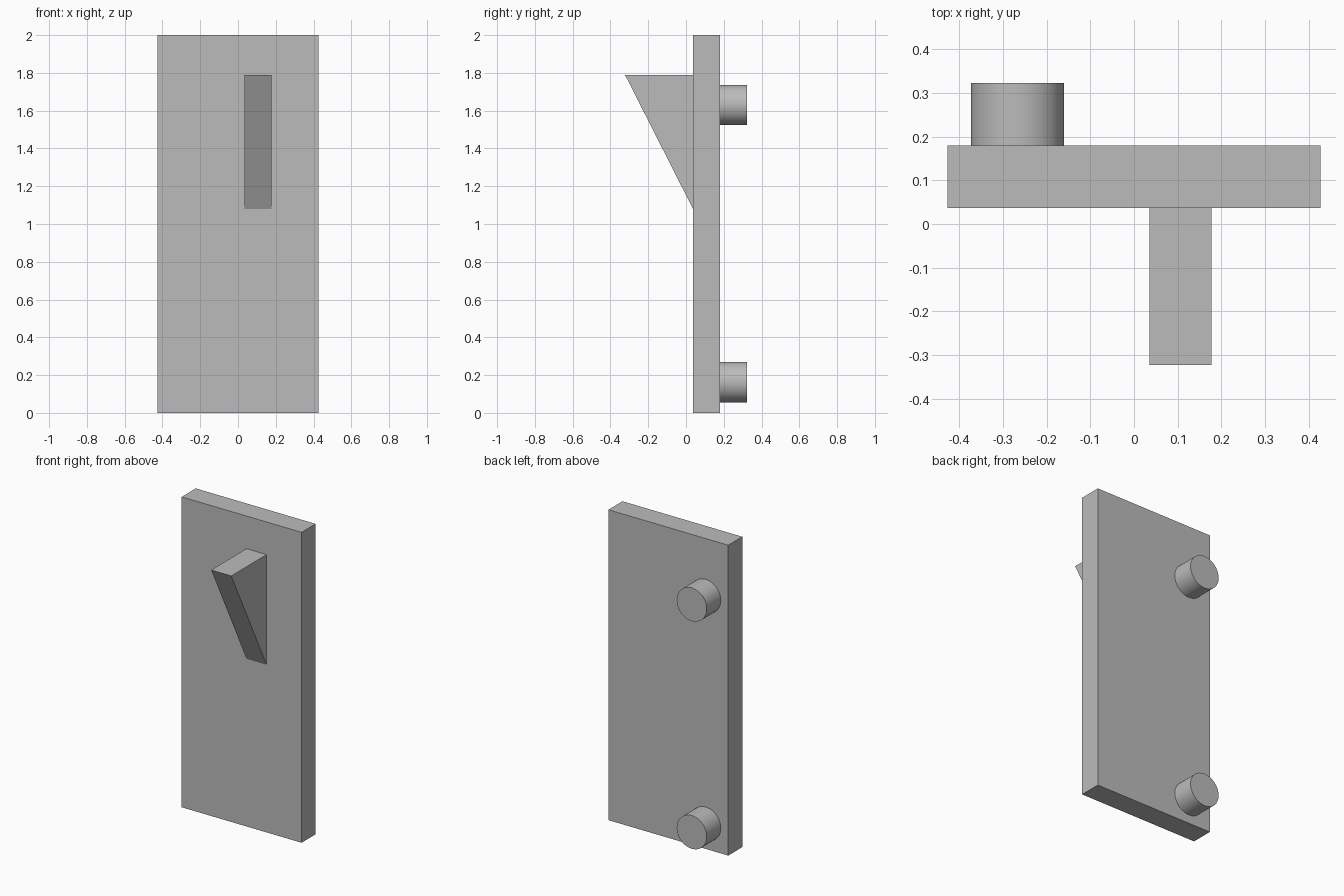
import bpy
import bmesh
import math
from mathutils import Matrix

cube = bpy.data.objects.get("Cube")
if cube:
    bpy.data.objects.remove(cube, do_unlink=True)

# Single grey material
grey = bpy.data.materials.new("plain_grey")
grey.use_nodes = True
colour = (0.5, 0.5, 0.5, 1)
grey.diffuse_color = colour
grey.node_tree.nodes["Principled BSDF"].inputs["Base Color"].default_value = colour

FRONT, BACK = 0.037, 0.18  # faces of the plate along y


def finish(name, bm):
    bmesh.ops.recalc_face_normals(bm, faces=bm.faces[:])
    mesh = bpy.data.meshes.new(name)
    bm.to_mesh(mesh)
    bm.free()
    mesh.materials.append(grey)
    obj = bpy.data.objects.new(name, mesh)
    bpy.context.collection.objects.link(obj)
    return obj


def extruded_profile(name, profile, x0, x1):
    """Extrude a (y, z) outline from x0 to x1."""
    bm = bmesh.new()
    face = bm.faces.new([bm.verts.new((x0, y, z)) for y, z in profile])
    ext = bmesh.ops.extrude_face_region(bm, geom=[face])
    verts = [v for v in ext["geom"] if isinstance(v, bmesh.types.BMVert)]
    bmesh.ops.translate(bm, verts=verts, vec=(x1 - x0, 0, 0))
    return finish(name, bm)


def peg(name, x, z, radius=0.107, length=0.143):
    """Round peg standing out of the back of the plate."""
    bm = bmesh.new()
    place = Matrix.Translation((x, BACK + length / 2, z)) @ Matrix.Rotation(math.pi / 2, 4, "X")
    bmesh.ops.create_cone(bm, cap_ends=True, segments=64, radius1=radius,
                          radius2=radius, depth=length, matrix=place)
    for face in bm.faces:
        face.smooth = len(face.verts) == 4
    for edge in bm.edges:
        edge.smooth = all(f.smooth for f in edge.link_faces)
    return finish(name, bm)


# Upright plate
extruded_profile("plate", [(FRONT, 0), (BACK, 0), (BACK, 2), (FRONT, 2)], -0.427, 0.427)

# Triangular bracket on the front
extruded_profile("front_wedge", [(FRONT, 1.08), (FRONT, 1.79), (-0.323, 1.79)], 0.035, 0.178)

# Pegs on the back
peg("upper_peg", -0.267, 1.63)
peg("lower_peg", -0.267, 0.163)
